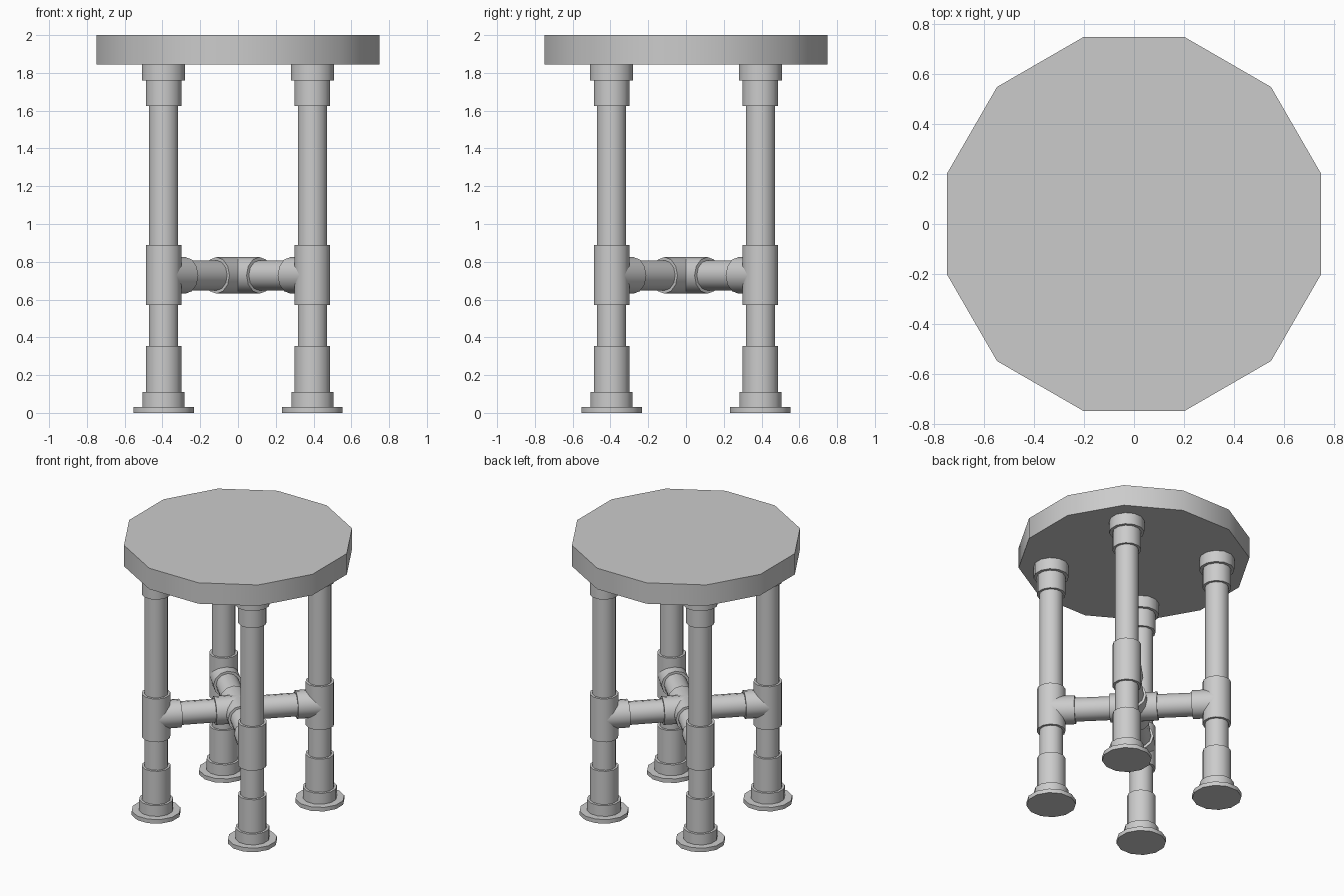
import bpy, bmesh
from math import pi, radians, sqrt, atan2
from mathutils import Matrix, Vector

cube = bpy.data.objects.get("Cube")
if cube:
    bpy.data.objects.remove(cube, do_unlink=True)

grey = bpy.data.materials.new("plain_grey")
grey.use_nodes = True
GREY = (0.6, 0.6, 0.6, 1)
grey.diffuse_color = GREY
grey.node_tree.nodes["Principled BSDF"].inputs["Base Color"].default_value = GREY

SIDES = 12
LEG = 0.394       # leg offset in x and y
BAR_Z = 0.728     # height of the cross bars
PIPE, FITTING, COLLAR, FLANGE = 0.08, 0.097, 0.118, 0.166


def tube(bm, start, end, radius):
    """Add a capped twelve-sided cylinder between two points."""
    start, end = Vector(start), Vector(end)
    axis = end - start
    if abs(axis.x) + abs(axis.y) < 1e-6:
        turn = Matrix.Rotation(radians(15), 4, 'Z')
    else:
        turn = Matrix.Rotation(atan2(axis.y, axis.x), 4, 'Z') @ Matrix.Rotation(pi / 2, 4, 'Y')
    bmesh.ops.create_cone(bm, cap_ends=True, segments=SIDES, radius1=radius, radius2=radius,
                          depth=axis.length,
                          matrix=Matrix.Translation((start + end) / 2) @ turn)


def part(name, tubes):
    """Make one object from a list of (start, end, radius)."""
    bm = bmesh.new()
    for start, end, radius in tubes:
        tube(bm, start, end, radius)
    mesh = bpy.data.meshes.new(name)
    bm.to_mesh(mesh)
    bm.free()
    mesh.materials.append(grey)
    obj = bpy.data.objects.new(name, mesh)
    bpy.context.collection.objects.link(obj)
    bpy.ops.object.select_all(action='DESELECT')
    obj.select_set(True)
    bpy.context.view_layer.objects.active = obj
    bpy.ops.object.shade_smooth_by_angle(angle=radians(40))


# Round seat
part("seat", [((0, 0, 1.845), (0, 0, 2), 0.776)])

for sx, side in ((1, "left"), (-1, "right")):
    for sy, end in ((-1, "front"), (1, "back")):
        tag = f"{end}_{side}"
        x, y = sx * LEG, sy * LEG

        def upright(low, high, radius):
            return ((x, y, low), (x, y, high), radius)

        def along(distance):
            """Point on the diagonal, measured from the centre."""
            return (sx * distance / sqrt(2), sy * distance / sqrt(2), BAR_Z)

        reach = LEG * sqrt(2)
        # Foot flange, collar and coupler
        part("foot_" + tag, [upright(0, 0.03, FLANGE), upright(0.03, 0.11, COLLAR - 0.003),
                             upright(0.11, 0.355, FITTING)])
        # Leg pipe
        part("leg_pipe_" + tag, [upright(0.355, 0.57, PIPE), upright(0.89, 1.625, PIPE)])
        # Tee joint with a branch towards the centre
        part("tee_" + tag, [upright(0.57, 0.89, FITTING),
                            (along(reach), along(reach - 0.163), FITTING)])
        # Socket and collar under the seat
        part("seat_socket_" + tag, [upright(1.625, 1.76, FITTING), upright(1.76, 1.845, COLLAR)])
        # Cross bar pipe
        part("cross_bar_" + tag, [(along(0.161), along(reach - 0.163), PIPE)])

# Four-way joint in the middle
d = 0.161 / sqrt(2)
part("centre_cross", [((-d, -d, BAR_Z), (d, d, BAR_Z), FITTING),
                      ((-d, d, BAR_Z), (d, -d, BAR_Z), FITTING)])
